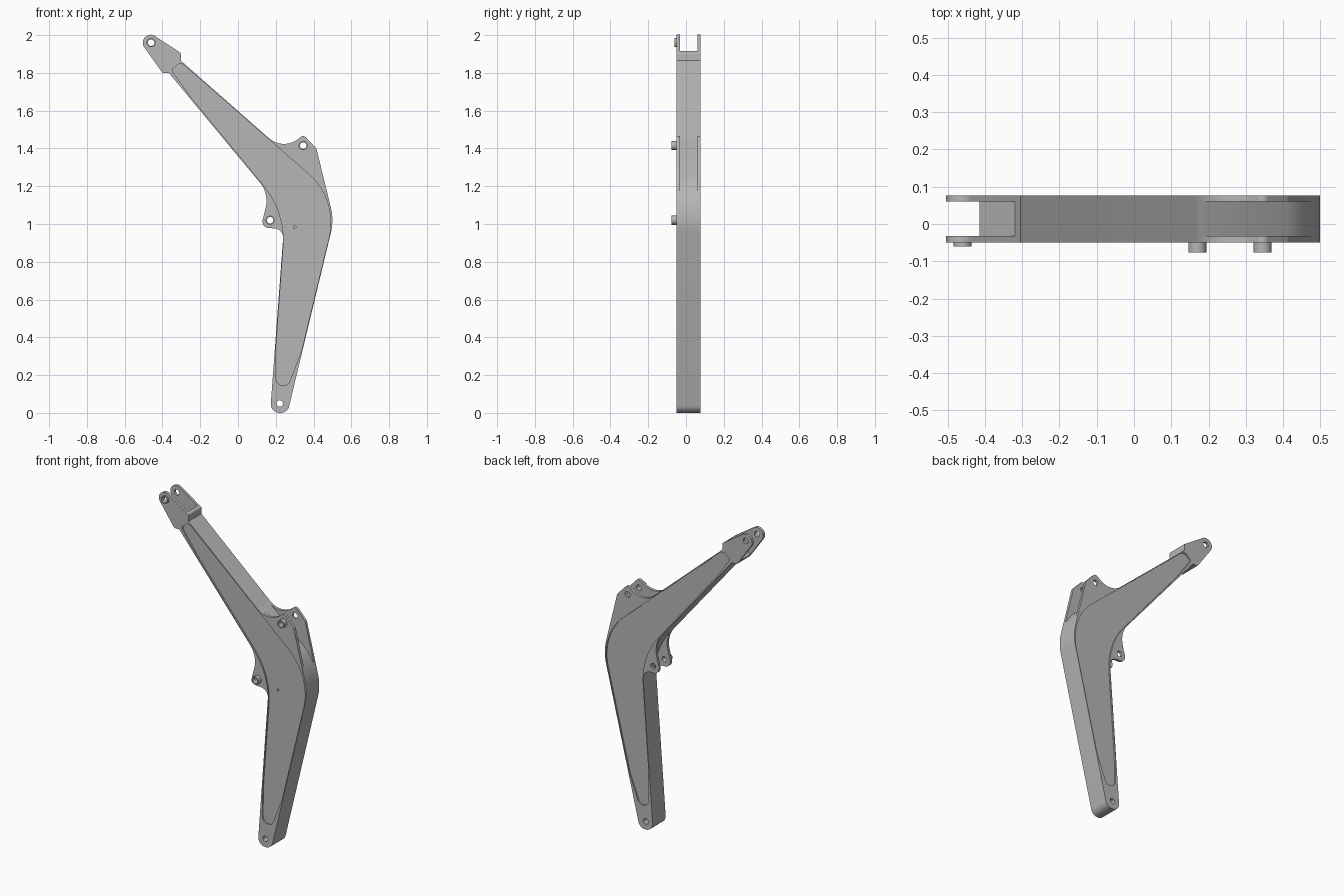
import bpy
import bmesh
import math
from mathutils import Vector

cube = bpy.data.objects.get("Cube")
if cube:
    bpy.data.objects.remove(cube, do_unlink=True)

FRONT, BACK = -0.05, 0.077
GAP_FRONT, GAP_BACK = -0.032, 0.061
RECESS = 0.009

steel = bpy.data.materials.new("plain_grey")
steel.use_nodes = True
GREY = (0.47, 0.47, 0.47, 1)
steel.diffuse_color = GREY
steel.node_tree.nodes["Principled BSDF"].inputs["Base Color"].default_value = GREY


def rounded(corners):
    """Polygon in x, z whose corners (x, z, radius) are rounded by arcs."""
    out = []
    for i, (x, z, r) in enumerate(corners):
        p = Vector((x, z))
        if r == 0:
            out.append(p)
            continue
        before = (Vector(corners[i - 1][:2]) - p).normalized()
        after = (Vector(corners[(i + 1) % len(corners)][:2]) - p).normalized()
        half = before.angle(after) / 2
        centre = p + (before + after).normalized() * r / math.sin(half)
        start = p + before * r / math.tan(half) - centre
        end = p + after * r / math.tan(half) - centre
        a0 = math.atan2(start.y, start.x)
        sweep = math.atan2(end.y, end.x) - a0
        sweep = (sweep + math.pi) % math.tau - math.pi
        steps = max(4, int(abs(sweep) / math.radians(5)))
        for k in range(steps + 1):
            a = a0 + sweep * k / steps
            out.append(centre + Vector((math.cos(a), math.sin(a))) * r)
    return out


def circle(x, z, r, n=40):
    return [Vector((x + r * math.cos(math.tau * k / n), z + r * math.sin(math.tau * k / n)))
            for k in range(n)]


def prism(name, points, y0, y1):
    bm = bmesh.new()
    face = bm.faces.new([bm.verts.new((p.x, y0, p.y)) for p in points])
    ext = bmesh.ops.extrude_face_region(bm, geom=[face])
    verts = [g for g in ext["geom"] if isinstance(g, bmesh.types.BMVert)]
    bmesh.ops.translate(bm, verts=verts, vec=(0, y1 - y0, 0))
    bmesh.ops.recalc_face_normals(bm, faces=bm.faces)
    mesh = bpy.data.meshes.new(name)
    bm.to_mesh(mesh)
    bm.free()
    mesh.materials.append(steel)
    obj = bpy.data.objects.new(name, mesh)
    bpy.context.collection.objects.link(obj)
    return obj


def select(obj):
    bpy.ops.object.select_all(action="DESELECT")
    obj.select_set(True)
    bpy.context.view_layer.objects.active = obj


def cut(obj, points, y0, y1):
    cutter = prism("cutter", points, y0, y1)
    cutter.hide_render = True
    mod = obj.modifiers.new("cut", "BOOLEAN")
    mod.operation = "DIFFERENCE"
    mod.solver = "EXACT"
    mod.object = cutter
    select(obj)
    bpy.ops.object.modifier_apply(modifier=mod.name)
    bpy.data.objects.remove(cutter, do_unlink=True)


def smooth(obj):
    select(obj)
    bpy.ops.object.shade_smooth_by_angle(angle=math.radians(20))


# Bent arm with its lugs and fork, as one outline
arm = prism("arm", rounded([
    (0.17, 0, 0.047), (0.262, 0, 0.047),
    (0.508, 1.021, 0.28),
    (0.415, 1.40, 0.025), (0.347, 1.472, 0.02),
    (0.238, 1.389, 0.12),
    (-0.303, 1.865, 0), (-0.303, 1.905, 0.008),
    (-0.627, 2.12, 0.042),
    (-0.40, 1.80, 0.01), (-0.366, 1.80, 0),
    (0.165, 1.16, 0.15),
    (0.12, 0.98, 0.036), (0.2425, 0.975, 0.05),
]), FRONT, BACK)

# Gaps that split the upper lug, lower lug and fork into pairs of plates
upper_gap = [(0.1, 1.513, 0), (0.43, 1.224, 0.2), (0.492, 1.13, 0),
             (0.6, 1.13, 0), (0.6, 1.6, 0), (0.1, 1.6, 0)]
lower_gap = [(0.078, 1.262, 0), (0.2486, 1.059, 0.45), (0.233, 0.87, 0),
             (0.05, 0.87, 0)]
fork_gap = [(-0.46, 1.777, 0), (-0.28, 1.956, 0), (-0.5, 2.2, 0), (-0.7, 2.0, 0)]
for gap in (upper_gap, lower_gap, fork_gap):
    cut(arm, rounded(gap), GAP_FRONT, GAP_BACK)

# Shallow recessed panel on each side
panel = rounded([
    (-0.305, 1.858, 0.03), (-0.352, 1.815, 0.015),
    (-0.25, 1.672, 0.3), (0.2536, 1.061, 0.45),
    (0.2015, 0.35, 0.3), (0.2, 0.145, 0.04), (0.265, 0.145, 0.035),
    (0.333, 0.32, 0.3), (0.53, 1.128, 0.34),
])
cut(arm, panel, FRONT - 0.1, FRONT + RECESS)
cut(arm, panel, BACK - RECESS, BACK + 0.1)

# Pin holes
PINS = {
    "fork_boss": (-0.46, 1.96, -0.06),
    "upper_lug_boss": (0.345, 1.415, -0.077),
    "lower_lug_boss": (0.17, 1.02, -0.077),
}
holes = [(x, z) for x, z, _ in PINS.values()] + [(0.221, 0.05)]
for x, z in holes:
    cut(arm, circle(x, z, 0.017), -0.2, 0.2)

# Small blind hole in the front panel
cut(arm, circle(0.30, 0.985, 0.007, 16), FRONT - 0.1, FRONT + 0.03)
smooth(arm)

# Ring bosses on the front plates
for name, (x, z, y) in PINS.items():
    boss = prism(name, circle(x, z, 0.024), y, FRONT)
    cut(boss, circle(x, z, 0.017), -0.2, 0.2)
    smooth(boss)
